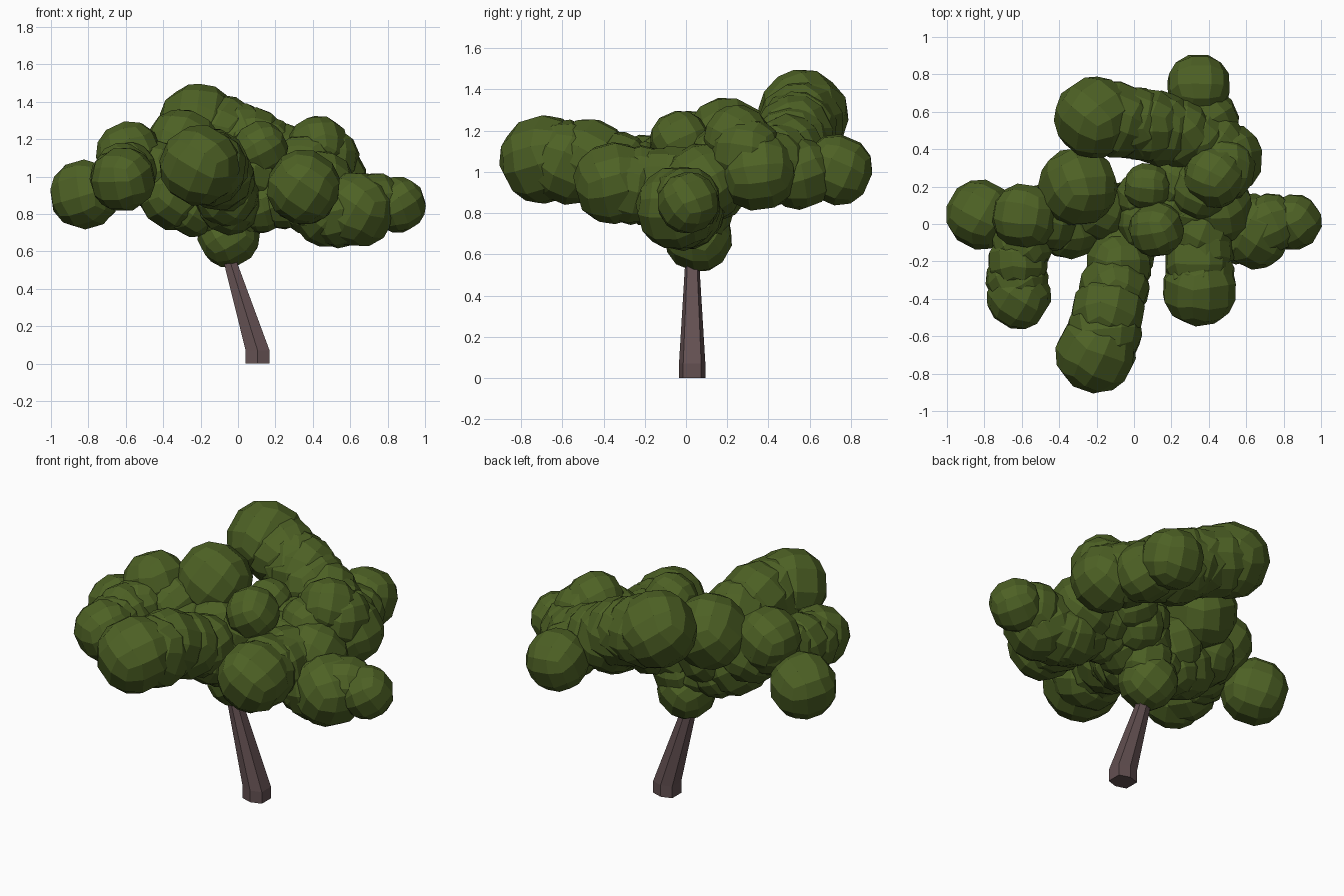
import bpy, bmesh, random
from mathutils import Vector, Euler

if "Cube" in bpy.data.objects:
    bpy.data.objects.remove(bpy.data.objects["Cube"])

random.seed(4)


def material(name, rgb):
    m = bpy.data.materials.new(name)
    m.diffuse_color = (*rgb, 1)
    m.use_nodes = True
    m.node_tree.nodes["Principled BSDF"].inputs["Base Color"].default_value = m.diffuse_color
    return m


GREEN = material("leaf_green", (0.075, 0.12, 0.018))
BROWN = material("bark_brown", (0.125, 0.08, 0.083))


def finish(name, bm, mat):
    bmesh.ops.recalc_face_normals(bm, faces=bm.faces)
    me = bpy.data.meshes.new(name)
    bm.to_mesh(me)
    bm.free()
    me.materials.append(mat)
    ob = bpy.data.objects.new(name, me)
    bpy.context.collection.objects.link(ob)


def puff(bm, centre, radius):
    # low-poly ball: subdivided cube pushed onto a sphere, randomly turned
    tmp = bmesh.new()
    bmesh.ops.create_cube(tmp, size=2)
    bmesh.ops.subdivide_edges(tmp, edges=tmp.edges[:], cuts=2, use_grid_fill=True)
    turn = Euler([random.uniform(-0.6, 0.6) for _ in range(3)]).to_matrix()
    vmap = {}
    for v in tmp.verts:
        vmap[v] = bm.verts.new(Vector(centre) + turn @ v.co.normalized() * radius * 1.03)
    for f in tmp.faces:
        bm.faces.new([vmap[v] for v in f.verts])
    tmp.free()


def foliage(name, keys, steps=2):
    # string of puffs along a branch; keys are (x, y, z, radius)
    bm = bmesh.new()
    keys = [Vector(k) for k in keys]
    for a, b in zip(keys, keys[1:]):
        for i in range(steps):
            k = a.lerp(b, i / steps)
            j = 0.015 if i else 0
            off = Vector([random.uniform(-j, j) for _ in range(3)])
            puff(bm, k.to_3d() + off, k[3])
    puff(bm, keys[-1].to_3d(), keys[-1][3])
    finish(name, bm, GREEN)


# Trunk: six-sided leaning taper with a short upright foot
bm = bmesh.new()
hexagon = [(1, 0.68), (0, 1), (-1, 0.68), (-1, -0.68), (0, -1), (1, -0.68)]
rings = []
for x, z, r in [(0.105, 0, 0.064), (0.105, 0.07, 0.064), (-0.037, 0.53, 0.036), (-0.06, 0.66, 0.033)]:
    rings.append([bm.verts.new((x + r * u, 0.03 + r * v, z)) for u, v in hexagon])
for lo, hi in zip(rings, rings[1:]):
    for i in range(6):
        bm.faces.new((lo[i], lo[(i + 1) % 6], hi[(i + 1) % 6], hi[i]))
bm.faces.new(rings[0])
bm.faces.new(rings[-1])
finish("trunk", bm, BROWN)

# Foliage along each branch
foliage("crown_base", [(-0.05, 0.06, 0.68, 0.163), (0.0, 0.05, 0.9, 0.16), (0.12, -0.03, 1.15, 0.145)])
foliage("crown_middle", [(0.0, 0.08, 0.9, 0.16), (0.07, 0.2, 1.12, 0.125)])
foliage("crown_right", [(0.2, 0.1, 0.97, 0.16), (0.44, 0.08, 0.94, 0.195)])
foliage("crown_back", [(0.12, 0.15, 0.93, 0.16), (0.22, 0.22, 1.0, 0.16)], 1)
foliage("left_branch", [(-0.12, 0.04, 0.82, 0.15), (-0.34, 0.0, 0.9, 0.185),
                        (-0.58, 0.04, 1.12, 0.177)])
foliage("left_tip", [(-0.58, 0.04, 1.08, 0.16), (-0.82, 0.05, 0.905, 0.184)], 1)
foliage("left_front_branch", [(-0.58, 0.0, 1.06, 0.16), (-0.62, -0.2, 1.02, 0.16),
                              (-0.615, -0.39, 0.985, 0.17)])
foliage("left_back_puff", [(-0.2, 0.08, 0.95, 0.17), (-0.3, 0.2, 1.15, 0.208)], 1)
foliage("front_branch", [(-0.05, -0.08, 0.86, 0.17), (-0.08, -0.22, 0.97, 0.175),
                         (-0.14, -0.47, 1.06, 0.195), (-0.205, -0.69, 1.06, 0.212)])
foliage("right_branch", [(0.12, 0.02, 0.85, 0.15), (0.36, 0.0, 0.92, 0.18),
                         (0.48, 0.0, 0.81, 0.185), (0.64, -0.04, 0.825, 0.2)])
foliage("right_tip", [(0.72, 0.0, 0.86, 0.165), (0.855, 0.01, 0.85, 0.147)], 1)
foliage("right_front_branch", [(0.36, -0.05, 0.95, 0.175), (0.34, -0.2, 0.95, 0.18),
                               (0.35, -0.35, 0.945, 0.196)])
foliage("right_back_branch", [(0.3, 0.1, 0.95, 0.17), (0.43, 0.25, 1.16, 0.163),
                              (0.5, 0.35, 1.0, 0.188)])
foliage("back_branch", [(0.42, 0.42, 1.02, 0.18), (0.39, 0.55, 0.99, 0.17),
                        (0.345, 0.735, 1.01, 0.172)], 1)
foliage("back_top_branch", [(0.34, 0.45, 1.06, 0.17), (0.14, 0.51, 1.12, 0.2),
                            (0.0, 0.54, 1.2, 0.193), (-0.21, 0.57, 1.28, 0.214)])
